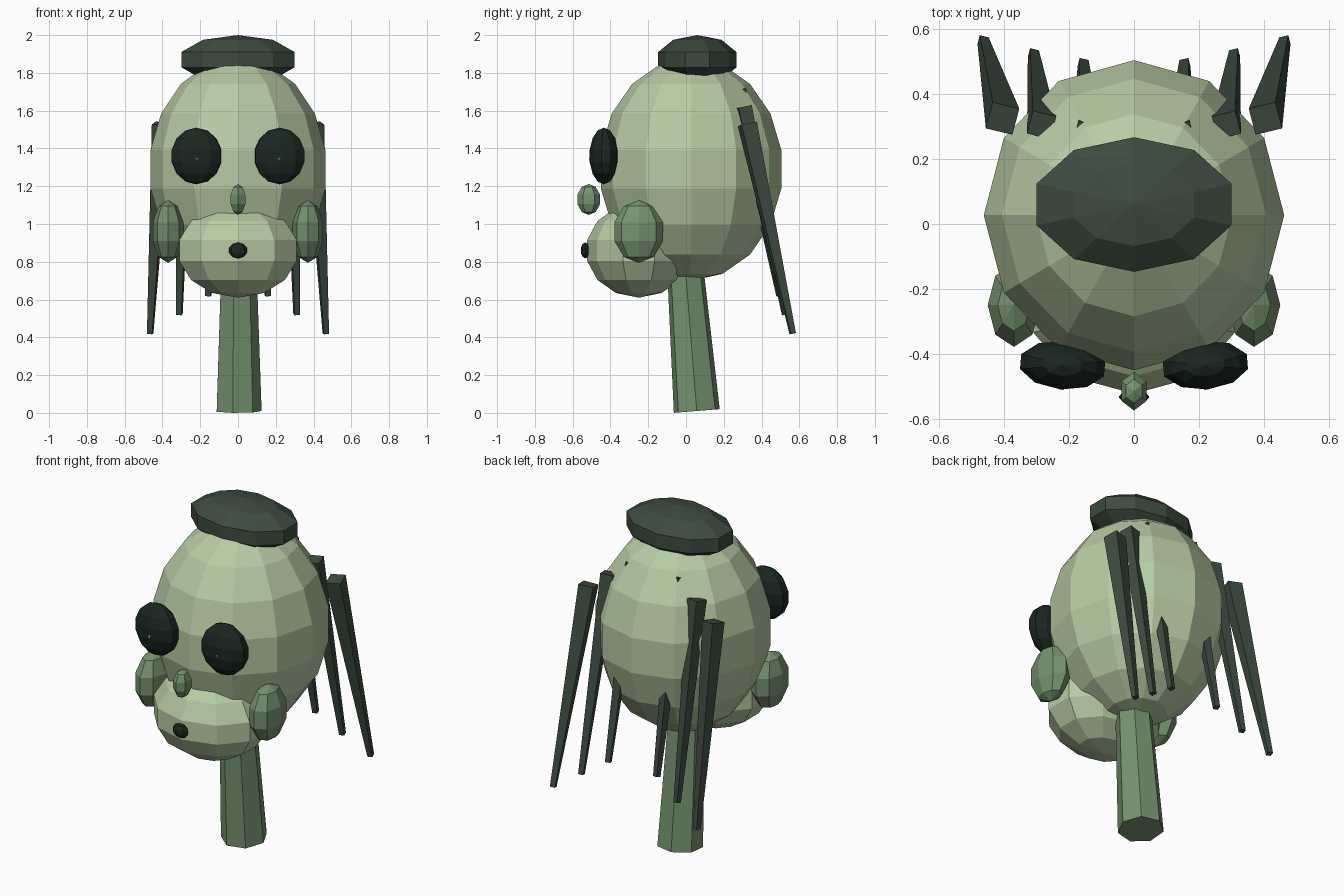
import bpy, bmesh, math
from mathutils import Vector, Matrix

if "Cube" in bpy.data.objects:
    bpy.data.objects.remove(bpy.data.objects["Cube"])


def material(name, rgb):
    m = bpy.data.materials.new(name)
    m.diffuse_color = (*rgb, 1)
    m.use_nodes = True
    m.node_tree.nodes["Principled BSDF"].inputs["Base Color"].default_value = m.diffuse_color
    return m


PALE = material("pale_green", (0.47, 0.60, 0.37))
MID = material("mid_green", (0.18, 0.29, 0.16))
DARK = material("dark_green", (0.045, 0.07, 0.05))
BLACK = material("near_black", (0.01, 0.02, 0.015))


def finish(name, bm, mat):
    me = bpy.data.meshes.new(name)
    bm.to_mesh(me)
    bm.free()
    me.materials.append(mat)
    ob = bpy.data.objects.new(name, me)
    bpy.context.collection.objects.link(ob)
    return ob


def ellipsoid(name, centre, radii, segs, rings, mat, yaw=0):
    bm = bmesh.new()
    # a segment vertex always faces the front
    bmesh.ops.create_uvsphere(bm, u_segments=segs, v_segments=rings, radius=1)
    lead = max(bm.verts, key=lambda v: (round(abs(v.co.y), 4), -v.co.y))
    if abs(lead.co.x) > 1e-3:
        bmesh.ops.rotate(bm, verts=bm.verts, matrix=Matrix.Rotation(math.pi / 2, 3, 'Z'))
    bmesh.ops.scale(bm, vec=radii, verts=bm.verts)
    ob = finish(name, bm, mat)
    ob.location = centre
    ob.rotation_euler.z = yaw
    return ob


def tapered(name, a, b, ra, rb, sides, first_angle, mat):
    """Tapered prism from a to b, first corner at first_angle from +x."""
    a, b = Vector(a), Vector(b)
    d = (b - a).normalized()
    q = Vector((0, 0, 1 if d.z > 0 else -1)).rotation_difference(d)
    bm = bmesh.new()
    loops = []
    for p, r in ((a, ra), (b, rb)):
        ring = []
        for i in range(sides):
            t = first_angle + i * math.tau / sides
            ring.append(bm.verts.new(p + q @ Vector((r * math.cos(t), r * math.sin(t), 0))))
        loops.append(ring)
        bm.faces.new(ring)
    for i in range(sides):
        j = (i + 1) % sides
        bm.faces.new((loops[0][i], loops[0][j], loops[1][j], loops[1][i]))
    bmesh.ops.recalc_face_normals(bm, faces=bm.faces)
    return finish(name, bm, mat)


# Head, muzzle and cap
ellipsoid("head", (0, 0.027, 1.29), (0.47, 0.485, 0.59), 12, 9, PALE)
ellipsoid("muzzle", (0, -0.25, 0.86), (0.335, 0.28, 0.25), 10, 7, PALE)
ellipsoid("cap", (0, 0.06, 1.87), (0.332, 0.218, 0.13), 10, 5, DARK)

# Nose and mouth
ellipsoid("nose", (0, -0.515, 1.13), (0.047, 0.063, 0.082), 6, 5, MID)
ellipsoid("mouth", (0, -0.533, 0.86), (0.05, 0.025, 0.042), 8, 5, BLACK)

# Neck
tapered("neck", (0, 0.057, 0.01), (0, -0.005, 0.78), 0.125, 0.098, 7, 0, MID)

# Mirrored eyes, glints, cheeks and hair strands
strands = [((0.405, 0.325, 1.53), (0.465, 0.565, 0.42), 0.060),
           ((0.285, 0.305, 1.62), (0.310, 0.525, 0.52), 0.052),
           ((0.145, 0.275, 1.71), (0.157, 0.495, 0.62), 0.050)]
for s, side in ((-1, "left"), (1, "right")):
    ellipsoid(f"eye_{side}", (s * 0.22, -0.435, 1.36), (0.14, 0.077, 0.15), 10, 7, BLACK, s * math.radians(5))
    ellipsoid(f"eye_glint_{side}", (s * 0.22, -0.497, 1.345), (0.015, 0.016, 0.015), 6, 5, PALE)
    ellipsoid(f"cheek_{side}", (s * 0.37, -0.25, 0.96), (0.085, 0.135, 0.166), 8, 5, MID)
    for i, (top, tip, r) in enumerate(strands):
        tapered(f"hair_strand_{side}_{i + 1}", (s * top[0], top[1], top[2]), (s * tip[0], tip[1], tip[2]),
                r, 0.02, 4, math.radians(45 + s * 14), DARK)
